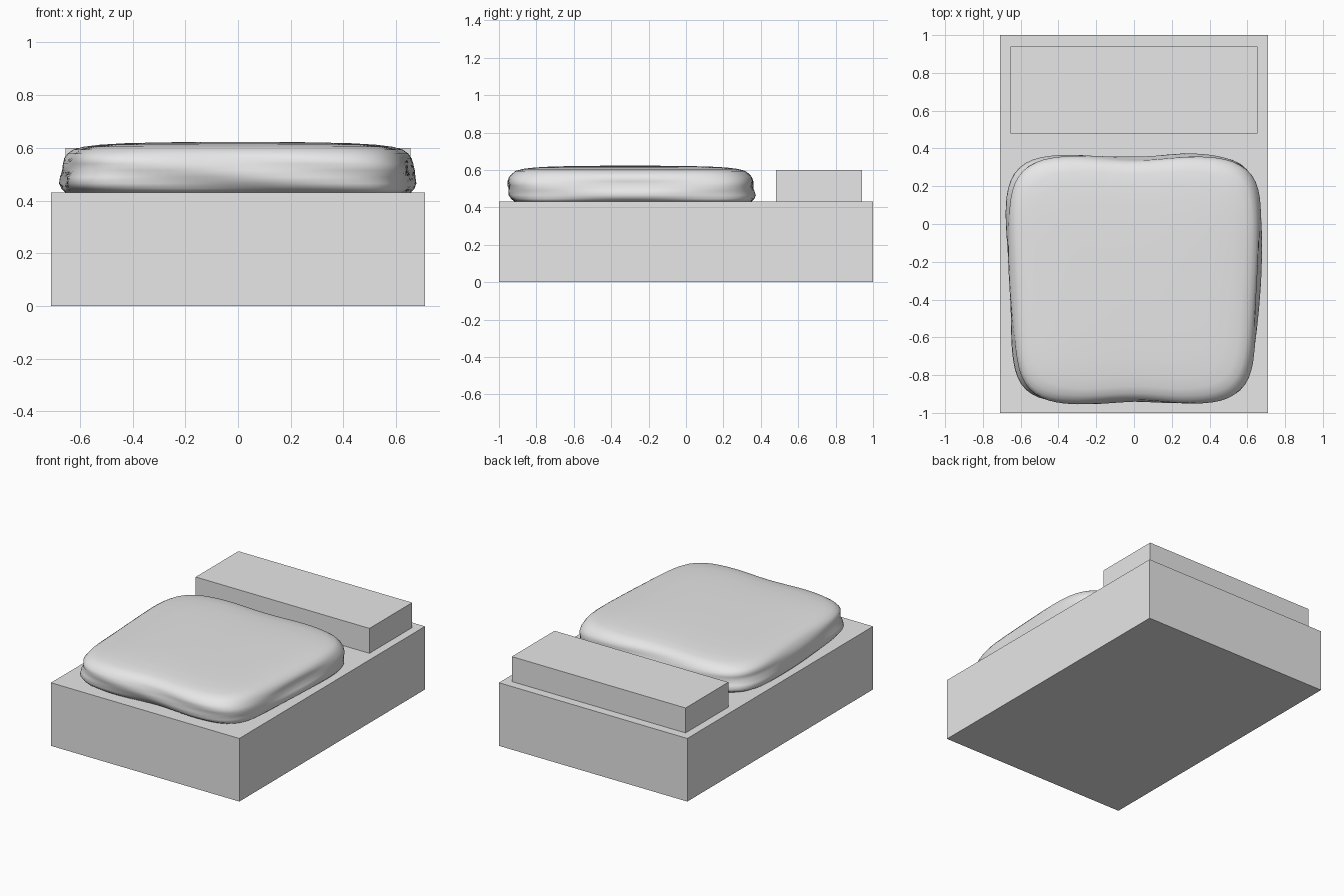
import bpy, bmesh, math

cube = bpy.data.objects.get("Cube")
if cube:
    bpy.data.objects.remove(cube, do_unlink=True)

grey = bpy.data.materials.new("plain grey")
grey.use_nodes = True
grey.diffuse_color = (0.8, 0.8, 0.8, 1)
grey.node_tree.nodes["Principled BSDF"].inputs["Base Color"].default_value = (0.8, 0.8, 0.8, 1)


def add_object(name, bm):
    bmesh.ops.recalc_face_normals(bm, faces=bm.faces)
    mesh = bpy.data.meshes.new(name)
    bm.to_mesh(mesh)
    bm.free()
    mesh.materials.append(grey)
    obj = bpy.data.objects.new(name, mesh)
    bpy.context.collection.objects.link(obj)
    return obj


def box(name, low, high):
    bm = bmesh.new()
    bmesh.ops.create_cube(bm, size=1)
    for v in bm.verts:
        for i in range(3):
            v.co[i] = low[i] + (v.co[i] + 0.5) * (high[i] - low[i])
    return add_object(name, bm)


# Mattress block and the long pillow block at its head
box("mattress", (-0.71, -1, 0), (0.71, 1, 0.43))
box("pillow", (-0.655, 0.48, 0.43), (0.655, 0.94, 0.6))


def outline(angle, inset, z):
    """Point on the rounded-square quilt outline, pulled in by inset."""
    c, s = math.cos(angle), math.sin(angle)
    power = 5.5
    r = (abs(c) ** power + abs(s) ** power) ** (-1 / power)
    u, v = r * c, r * s
    # Sides flare towards the head; the front and back edges dip mid-way
    half_x = 0.662 + 0.02 * math.sin(1.8 * v + 0.15) - inset
    dip = 0.015 * abs(v) ** 4 * math.cos(math.pi * u) ** 2 * (abs(u) < 0.5)
    half_y = 0.667 - dip - inset
    # Soft folds around the side wall, fading out on top
    wall = max(0, min(1, (0.59 - z) / 0.06))
    fold = wall * 0.008 * math.sin(5 * u + 60 * z) * math.cos(4 * v)
    x, y = u * (half_x + fold), -0.297 + v * (half_y + fold)
    if z < 0.52 and v < 0:
        y += 0.03 * (0.52 - z) / 0.09 * v * v
    # Gentle swell of the top surface
    lift = 0.006 * math.cos(2 * x) * math.cos(1.5 * (y + 0.3)) if z > 0.59 else 0
    return x, y, z + lift


# Quilt: bulging wall, rounded shoulder, nearly flat crown (inset, height)
profile = [(0.022, 0.43), (0.006, 0.445), (0, 0.465), (0.003, 0.49),
           (0.009, 0.515), (0.012, 0.54), (0.017, 0.56), (0.03, 0.578),
           (0.052, 0.592), (0.09, 0.602), (0.15, 0.609), (0.25, 0.614),
           (0.4, 0.616), (0.55, 0.617)]
SEGMENTS = 128
bm = bmesh.new()
rings = [[bm.verts.new(outline(math.tau * i / SEGMENTS, inset, z))
          for i in range(SEGMENTS)] for inset, z in profile]
for lower, upper in zip(rings, rings[1:]):
    for i in range(SEGMENTS):
        j = (i + 1) % SEGMENTS
        bm.faces.new((lower[i], lower[j], upper[j], upper[i]))
bm.faces.new(rings[0])
bm.faces.new(rings[-1])
quilt = add_object("quilt", bm)
bpy.ops.object.select_all(action="DESELECT")
quilt.select_set(True)
bpy.context.view_layer.objects.active = quilt
bpy.ops.object.shade_smooth_by_angle(angle=math.radians(60))
